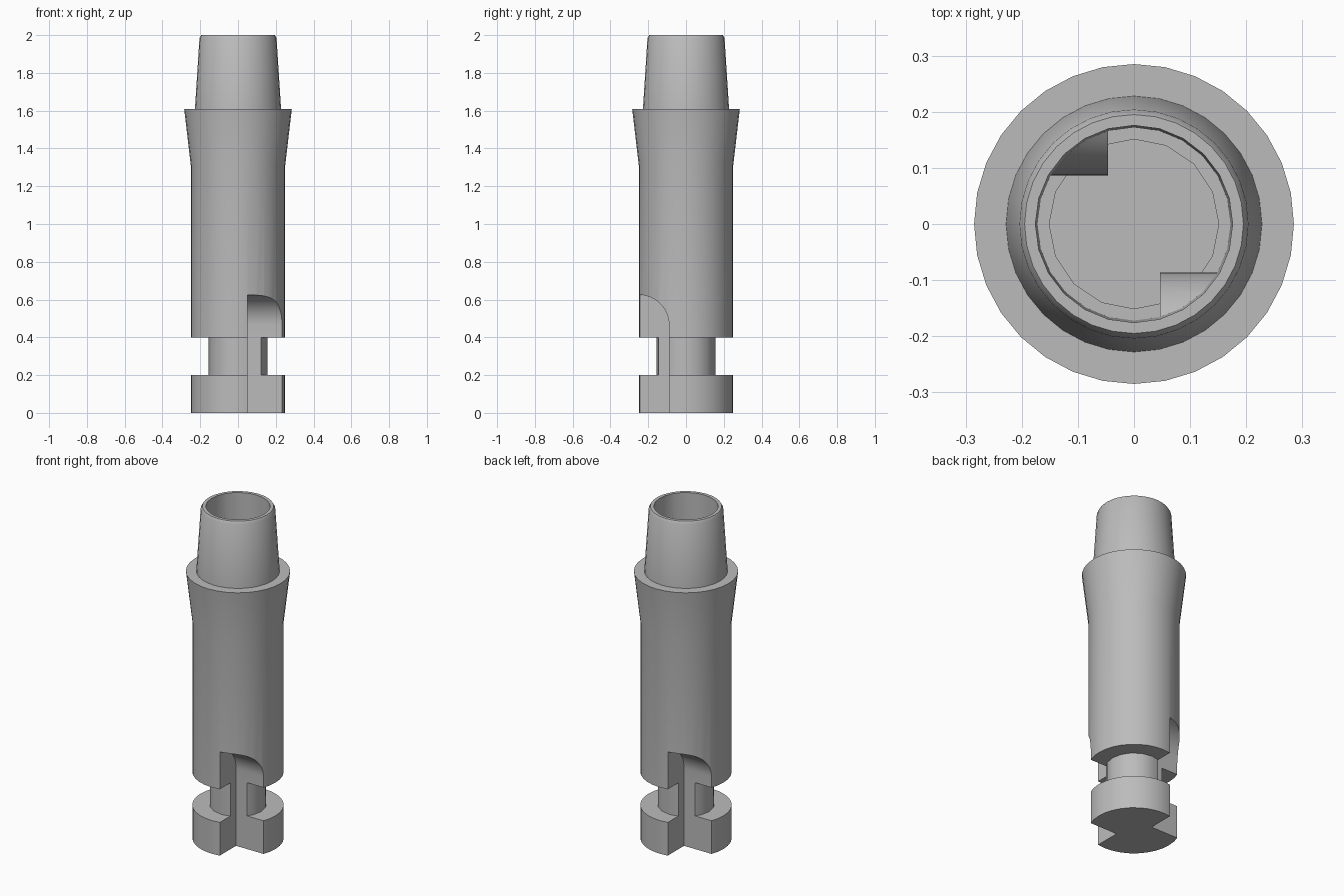
import bpy, bmesh, math

cube = bpy.data.objects.get("Cube")
if cube:
    bpy.data.objects.remove(cube, do_unlink=True)

grey = bpy.data.materials.new("plain grey")
grey.use_nodes = True
COLOUR = (0.5, 0.5, 0.5, 1)
grey.diffuse_color = COLOUR
grey.node_tree.nodes["Principled BSDF"].inputs["Base Color"].default_value = COLOUR


def finish(name, bm):
    bmesh.ops.recalc_face_normals(bm, faces=bm.faces[:])
    mesh = bpy.data.meshes.new(name)
    bm.to_mesh(mesh)
    bm.free()
    mesh.materials.append(grey)
    obj = bpy.data.objects.new(name, mesh)
    bpy.context.collection.objects.link(obj)
    return obj


def lathe(name, profile, sides=32):
    """Closed solid of revolution from (radius, height) points."""
    bm = bmesh.new()
    rings = []
    for r, z in profile:
        angles = [math.tau * i / sides for i in range(sides)]
        rings.append([bm.verts.new((r * math.cos(a), r * math.sin(a), z)) for a in angles])
    for low, high in zip(rings, rings[1:]):
        for i in range(sides):
            j = (i + 1) % sides
            bm.faces.new((low[i], low[j], high[j], high[i]))
    bm.faces.new(rings[0])
    bm.faces.new(rings[-1])
    return finish(name, bm)


def notch(name, turn, grow):
    """Corner slot with a quarter-round roof, running along x."""
    radius, centre_y, centre_z = 0.16 + grow, -0.25, 0.465
    outline = [(-0.5, -0.1), (centre_y + radius, -0.1)]
    for i in range(13):
        a = math.pi / 2 * i / 12
        outline.append((centre_y + radius * math.cos(a), centre_z + radius * math.sin(a)))
    outline.append((-0.5, centre_z + radius))
    bm = bmesh.new()
    ends = [[bm.verts.new((turn * x, turn * y, z)) for y, z in outline]
            for x in (0.05 - grow, 0.5)]
    for i in range(len(outline)):
        j = (i + 1) % len(outline)
        bm.faces.new((ends[0][i], ends[0][j], ends[1][j], ends[1][i]))
    bm.faces.new(ends[0])
    bm.faces.new(ends[1])
    return finish(name, bm)


def cut(obj, cutter):
    mod = obj.modifiers.new("cut", "BOOLEAN")
    mod.operation = "DIFFERENCE"
    mod.solver = "EXACT"
    mod.object = cutter
    bpy.context.view_layer.objects.active = obj
    bpy.ops.object.modifier_apply(modifier=mod.name)


# Solid parts, bottom to top
base = lathe("base_disc", [(0.25, 0), (0.25, 0.2)])
neck = lathe("neck", [(0.155, 0.2), (0.155, 0.4)], 16)
body = lathe("body", [(0.25, 0.4), (0.25, 1.31), (0.285, 1.61), (0.228, 1.61),
                      (0.204, 1.985), (0.195, 2)])

# Hollow core, kept clear of the slots so that a thin wall remains
bore = lathe("bore_cutter", [(0.172, 0.404), (0.176, 2.1)], 24)
well = lathe("well_cutter", [(0.151, 0.004), (0.151, 0.5)], 16)
slots = [notch("slot_cutter", t, 0) for t in (1, -1)]
walls = [notch("wall_cutter", t, 0.004) for t in (1, -1)]
for hollow in (bore, well):
    for wall in walls:
        cut(hollow, wall)

for part, hollows in ((base, [well]), (neck, [well]), (body, [bore, well])):
    for cutter in slots + hollows:
        cut(part, cutter)

for helper in [bore, well] + slots + walls:
    bpy.data.objects.remove(helper, do_unlink=True)

# Smooth round walls with crisp edges
bpy.ops.object.select_all(action="DESELECT")
for part in (base, neck, body):
    part.select_set(True)
bpy.context.view_layer.objects.active = body
bpy.ops.object.shade_smooth_by_angle(angle=math.radians(30))
